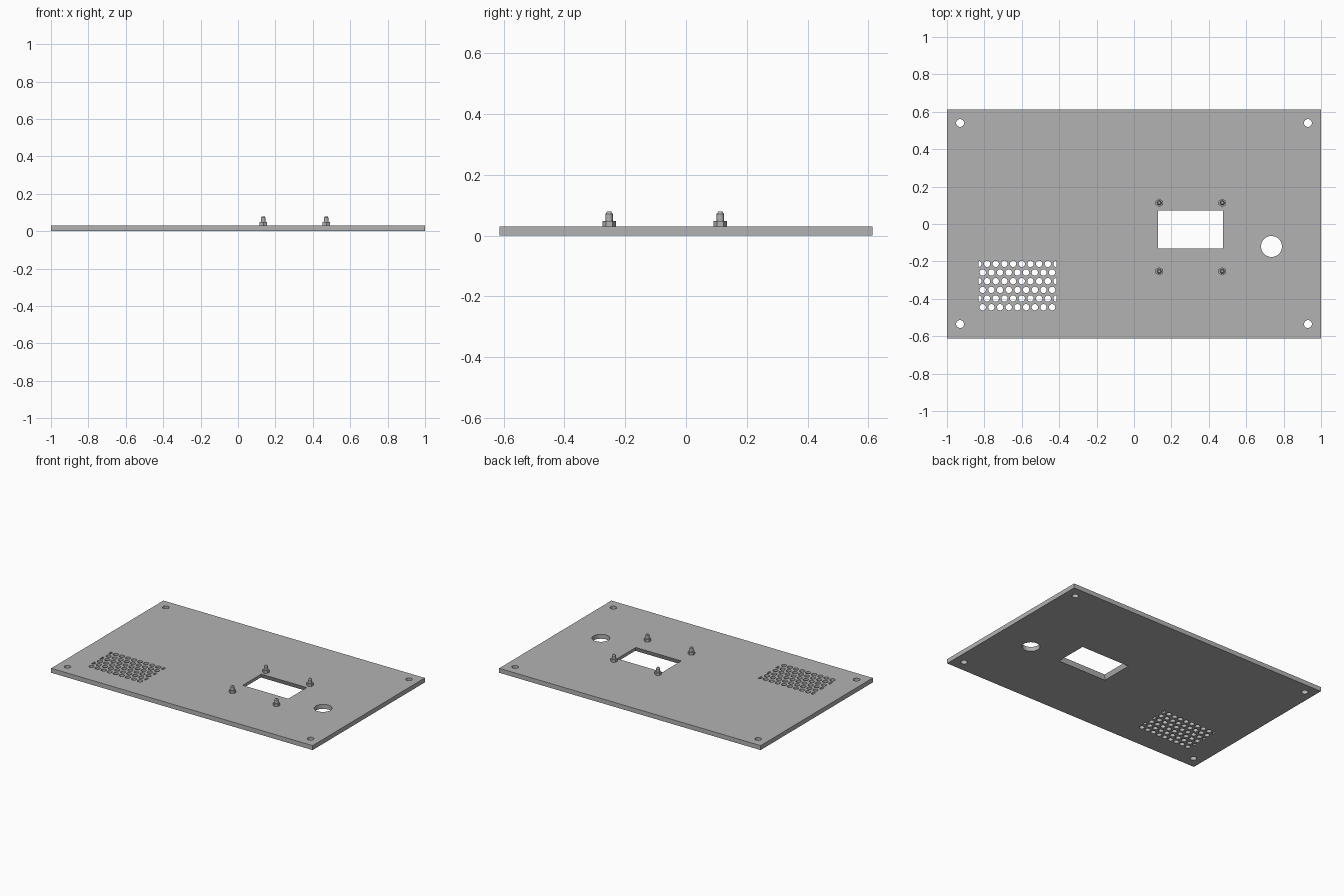
import bpy, bmesh
from math import pi, cos, sin

old = bpy.data.objects.get("Cube")
if old:
    bpy.data.objects.remove(old, do_unlink=True)

THICK = 0.031

grey = bpy.data.materials.new("panel_grey")
grey.use_nodes = True
colour = (0.45, 0.45, 0.45, 1)
grey.diffuse_color = colour
grey.node_tree.nodes["Principled BSDF"].inputs["Base Color"].default_value = colour


def arc(x, y, r, n=24, start=0.0, sweep=2 * pi):
    """Points round a circle, or along part of one."""
    count = n if sweep >= 2 * pi else n + 1
    return [(x + r * cos(start + sweep * i / n), y + r * sin(start + sweep * i / n))
            for i in range(count)]


def rect(x0, x1, y0, y1):
    return [(x0, y0), (x1, y0), (x1, y1), (x0, y1)]


def loft(bm, rings):
    """Closed solid through (outline, height) rings, bottom to top."""
    loops = [[bm.verts.new((x, y, z)) for x, y in pts] for pts, z in rings]
    bm.faces.new(loops[0][::-1])
    bm.faces.new(loops[-1])
    for a, b in zip(loops, loops[1:]):
        n = len(a)
        for i in range(n):
            j = (i + 1) % n
            bm.faces.new((a[i], a[j], b[j], b[i]))


def to_object(bm, name):
    mesh = bpy.data.meshes.new(name)
    bm.to_mesh(mesh)
    bm.free()
    mesh.materials.append(grey)
    obj = bpy.data.objects.new(name, mesh)
    bpy.context.collection.objects.link(obj)
    return obj


def smooth(obj):
    bpy.ops.object.select_all(action='DESELECT')
    obj.select_set(True)
    bpy.context.view_layer.objects.active = obj
    bpy.ops.object.shade_smooth_by_angle(angle=pi / 6)


# Plate
bm = bmesh.new()
loft(bm, [(rect(-1, 1, -0.613, 0.613), 0), (rect(-1, 1, -0.613, 0.613), THICK)])
panel = to_object(bm, "panel")

# All openings as one cutter
cut = bmesh.new()


def hole(pts):
    loft(cut, [(pts, -0.02), (pts, THICK + 0.02)])


for sx in (-1, 1):                                   # corner screw holes
    for y in (-0.535, 0.54):
        hole(arc(sx * 0.93, y, 0.021))
hole(arc(0.735, -0.12, 0.056, 40))                   # round control hole

# Window, slightly wider at the underside
def window(grow):
    return rect(0.128 - grow, 0.476 + grow, -0.131 - grow, 0.072 + grow)


SLOPE = 0.012 / THICK
loft(cut, [(window(SLOPE * (THICK + 0.02)), -0.02), (window(0), THICK),
           (window(0), THICK + 0.02)])

# Vent grille: staggered rows, with half holes ending every other row
PITCH, LEFT, TOP, R = 0.0464, -0.832, -0.213, 0.017
for row in range(6):
    y = TOP - row * PITCH
    if row % 2:
        for i in range(9):
            hole(arc(LEFT + (i + 0.5) * PITCH, y, R, 16))
    else:
        for i in range(1, 9):
            hole(arc(LEFT + i * PITCH, y, R, 16))
        hole(arc(LEFT, y, R, 8, -pi / 2, pi))
        hole(arc(LEFT + 9 * PITCH, y, R, 8, pi / 2, pi))

cutter = to_object(cut, "opening_cutter")
cutter.hide_render = True
mod = panel.modifiers.new("openings", 'BOOLEAN')
mod.operation = 'DIFFERENCE'
mod.solver = 'EXACT'
mod.object = cutter
bpy.context.view_layer.objects.active = panel
bpy.ops.object.modifier_apply(modifier=mod.name)
bpy.data.objects.remove(cutter, do_unlink=True)
smooth(panel)

# Display mounting studs: hexagonal foot and round pin with chamfered tip
for side, x in (("right", 0.135), ("left", 0.472)):
    for end, y in (("front", -0.253), ("back", 0.113)):
        bm = bmesh.new()
        foot = arc(x, y, 0.022, 6, pi / 2)
        loft(bm, [(foot, THICK - 0.002), (foot, 0.049)])
        pin = arc(x, y, 0.012, 16)
        loft(bm, [(pin, 0.047), (pin, 0.072), (arc(x, y, 0.007, 16), 0.079)])
        smooth(to_object(bm, f"stud_{end}_{side}"))
